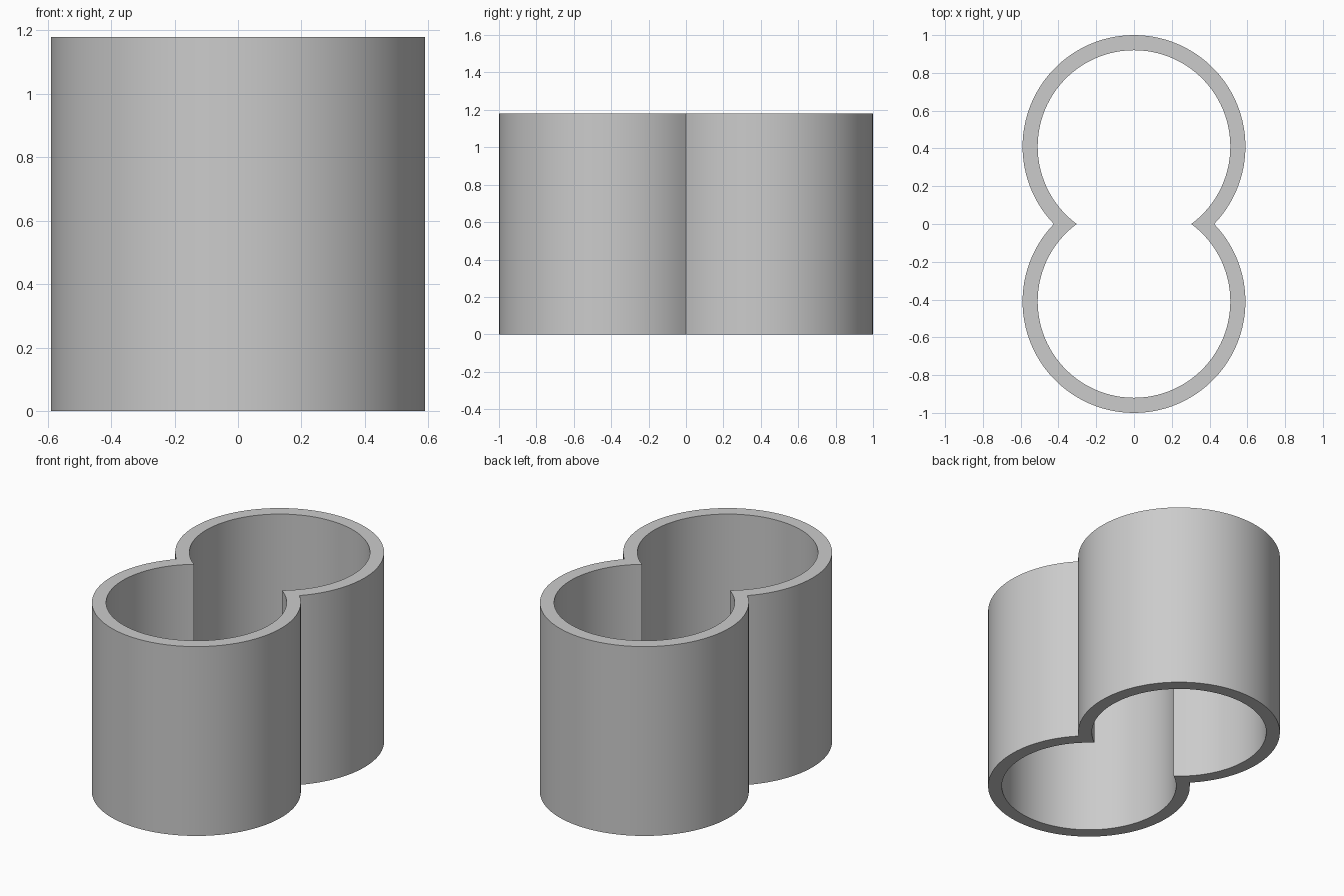
import bpy, bmesh, math

cube = bpy.data.objects.get("Cube")
if cube:
    bpy.data.objects.remove(cube, do_unlink=True)

OFFSET = 0.41      # distance of each ring centre from the middle
OUTER = 0.59
INNER = 0.51
HEIGHT = 1.18
STEPS = 80         # segments per lobe

# Plain grey material
grey = bpy.data.materials.new("light grey")
grey.use_nodes = True
colour = (0.6, 0.6, 0.6, 1)
grey.diffuse_color = colour
grey.node_tree.nodes["Principled BSDF"].inputs["Base Color"].default_value = colour


def figure_eight(radius):
    """Closed outline of two overlapping circles, without the overlap."""
    start = -math.asin(OFFSET / radius)
    sweep = math.pi - 2 * start
    lobe = []
    for i in range(STEPS):
        a = start + sweep * i / STEPS
        lobe.append((radius * math.cos(a), OFFSET + radius * math.sin(a)))
    return lobe + [(-x, -y) for x, y in lobe]


# Double-ring wall, open at top and bottom
bm = bmesh.new()
loops = [[bm.verts.new((x, y, z)) for x, y in figure_eight(r)]
         for r, z in ((OUTER, 0), (OUTER, HEIGHT), (INNER, HEIGHT), (INNER, 0))]
count = 2 * STEPS
for k in range(4):
    a, b = loops[k], loops[(k + 1) % 4]
    for i in range(count):
        j = (i + 1) % count
        bm.faces.new((a[i], a[j], b[j], b[i]))
bmesh.ops.recalc_face_normals(bm, faces=bm.faces)
mesh = bpy.data.meshes.new("double_ring_wall")
bm.to_mesh(mesh)
bm.free()
mesh.materials.append(grey)
wall = bpy.data.objects.new("double_ring_wall", mesh)
bpy.context.collection.objects.link(wall)

# Smooth curves, crisp rims and creases
bpy.ops.object.select_all(action='DESELECT')
wall.select_set(True)
bpy.context.view_layer.objects.active = wall
bpy.ops.object.shade_smooth_by_angle(angle=math.radians(30))
